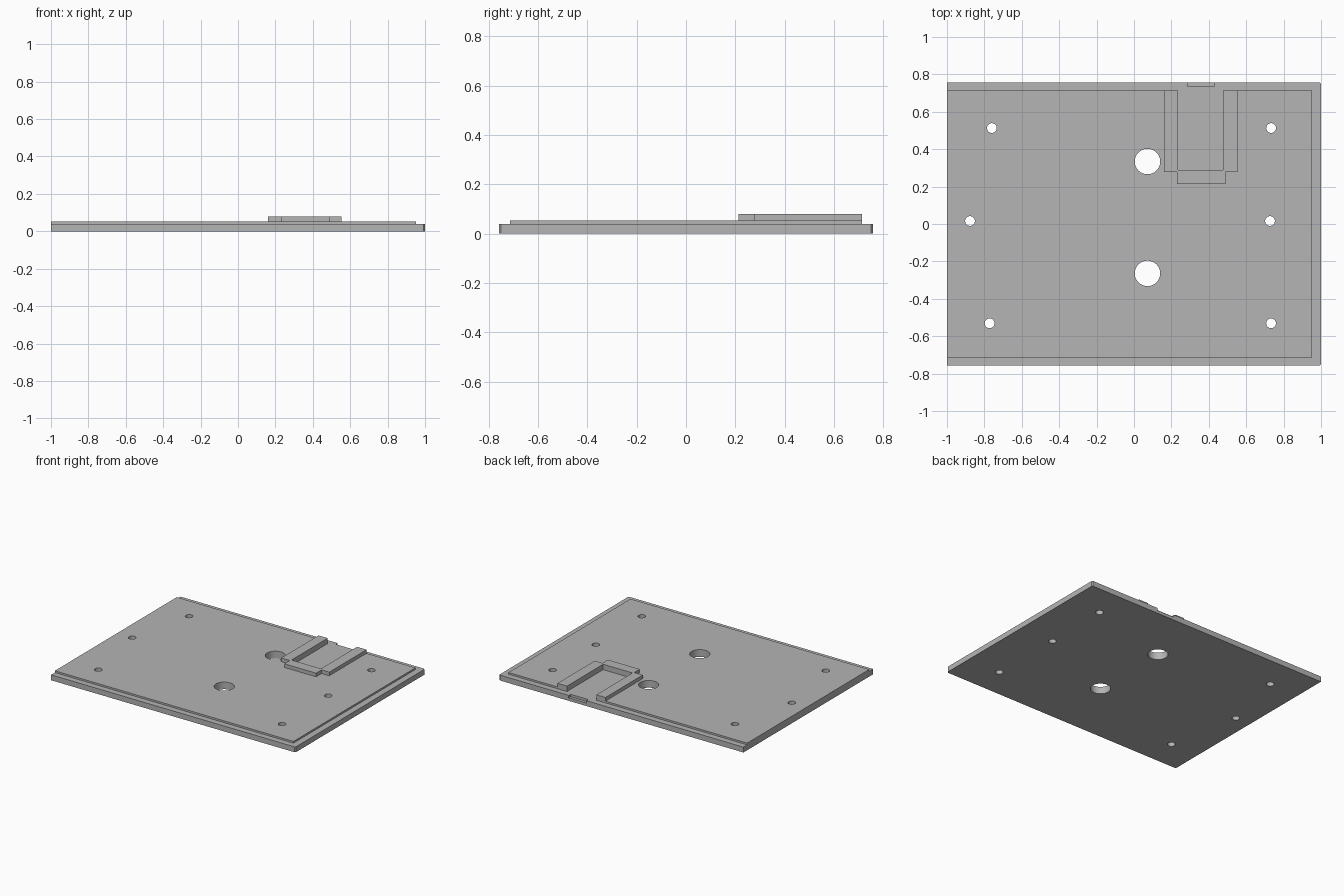
import bpy
import bmesh
from math import radians

BASE_TOP, LAYER_TOP, GUIDE_TOP = 0.04, 0.053, 0.08
HALF_Y, LAYER_Y = 0.757, 0.713
POCKET_L, POCKET_R, POCKET_Y = 0.235, 0.475, 0.29

if "Cube" in bpy.data.objects:
    bpy.data.objects.remove(bpy.data.objects["Cube"], do_unlink=True)

grey = bpy.data.materials.new("plain grey")
grey.use_nodes = True
colour = (0.46, 0.46, 0.46, 1)
grey.diffuse_color = colour
grey.node_tree.nodes["Principled BSDF"].inputs["Base Color"].default_value = colour


def slab(name, outline, z0, z1):
    """Extrude a counter-clockwise outline from z0 to z1."""
    bm = bmesh.new()
    face = bm.faces.new([bm.verts.new((x, y, z0)) for x, y in outline])
    top = bmesh.ops.extrude_face_region(bm, geom=[face])["geom"]
    verts = [v for v in top if isinstance(v, bmesh.types.BMVert)]
    bmesh.ops.translate(bm, verts=verts, vec=(0, 0, z1 - z0))
    bmesh.ops.recalc_face_normals(bm, faces=bm.faces)
    mesh = bpy.data.meshes.new(name)
    bm.to_mesh(mesh)
    bm.free()
    mesh.materials.append(grey)
    obj = bpy.data.objects.new(name, mesh)
    bpy.context.collection.objects.link(obj)
    return obj


def rectangle(x0, x1, y0, y1):
    return [(x0, y0), (x1, y0), (x1, y1), (x0, y1)]


def cut(obj, cutter):
    """Subtract the cutter from the object, then discard the cutter."""
    mod = obj.modifiers.new("cut", "BOOLEAN")
    mod.operation = "DIFFERENCE"
    mod.solver = "EXACT"
    mod.object = cutter
    bpy.context.view_layer.objects.active = obj
    bpy.ops.object.modifier_apply(modifier=mod.name)
    bpy.data.objects.remove(cutter, do_unlink=True)


# Base plate with eased corners on its left edge
c = 0.008
base = slab("base_plate", [(-1, -HALF_Y), (1 - c, -HALF_Y), (1, -HALF_Y + c),
                           (1, HALF_Y - c), (1 - c, HALF_Y), (-1, HALF_Y)], 0, BASE_TOP)

# Raised panel, open at the back where the guide pocket sits
panel = slab("raised_panel", [(-1, -LAYER_Y), (0.953, -LAYER_Y), (0.953, LAYER_Y),
                              (POCKET_R, LAYER_Y), (POCKET_R, POCKET_Y),
                              (POCKET_L, POCKET_Y), (POCKET_L, LAYER_Y),
                              (-1, LAYER_Y)], BASE_TOP, LAYER_TOP)

# U-shaped guide with a stepped front end
slab("slide_guide", [(0.16, 0.277), (0.23, 0.277), (0.23, 0.213), (0.49, 0.213),
                     (0.49, 0.277), (0.553, 0.277), (0.553, LAYER_Y),
                     (POCKET_R, LAYER_Y), (POCKET_R, POCKET_Y), (POCKET_L, POCKET_Y),
                     (POCKET_L, LAYER_Y), (0.16, LAYER_Y)], LAYER_TOP, GUIDE_TOP)

# Shallow notch in the back edge
cut(base, slab("notch_cutter", rectangle(0.285, 0.43, 0.735, 0.8), 0.022, 0.1))

# Screw holes and two large cable holes
screw, cable = 0.026, 0.068
holes = [(-0.76, 0.513, screw), (0.733, 0.513, screw), (-0.877, 0.016, screw),
         (0.727, 0.016, screw), (-0.772, -0.531, screw), (0.733, -0.531, screw),
         (0.072, 0.334, cable), (0.072, -0.264, cable)]
for part in (base, panel):
    for x, y, r in holes:
        bpy.ops.mesh.primitive_cylinder_add(vertices=48, radius=r, depth=0.4, location=(x, y, 0))
        cutter = bpy.context.object
        cutter.data.materials.append(grey)
        cut(part, cutter)
    # Smooth hole walls, sharp plate edges
    bpy.ops.object.select_all(action="DESELECT")
    part.select_set(True)
    bpy.context.view_layer.objects.active = part
    bpy.ops.object.shade_smooth_by_angle(angle=radians(30))
